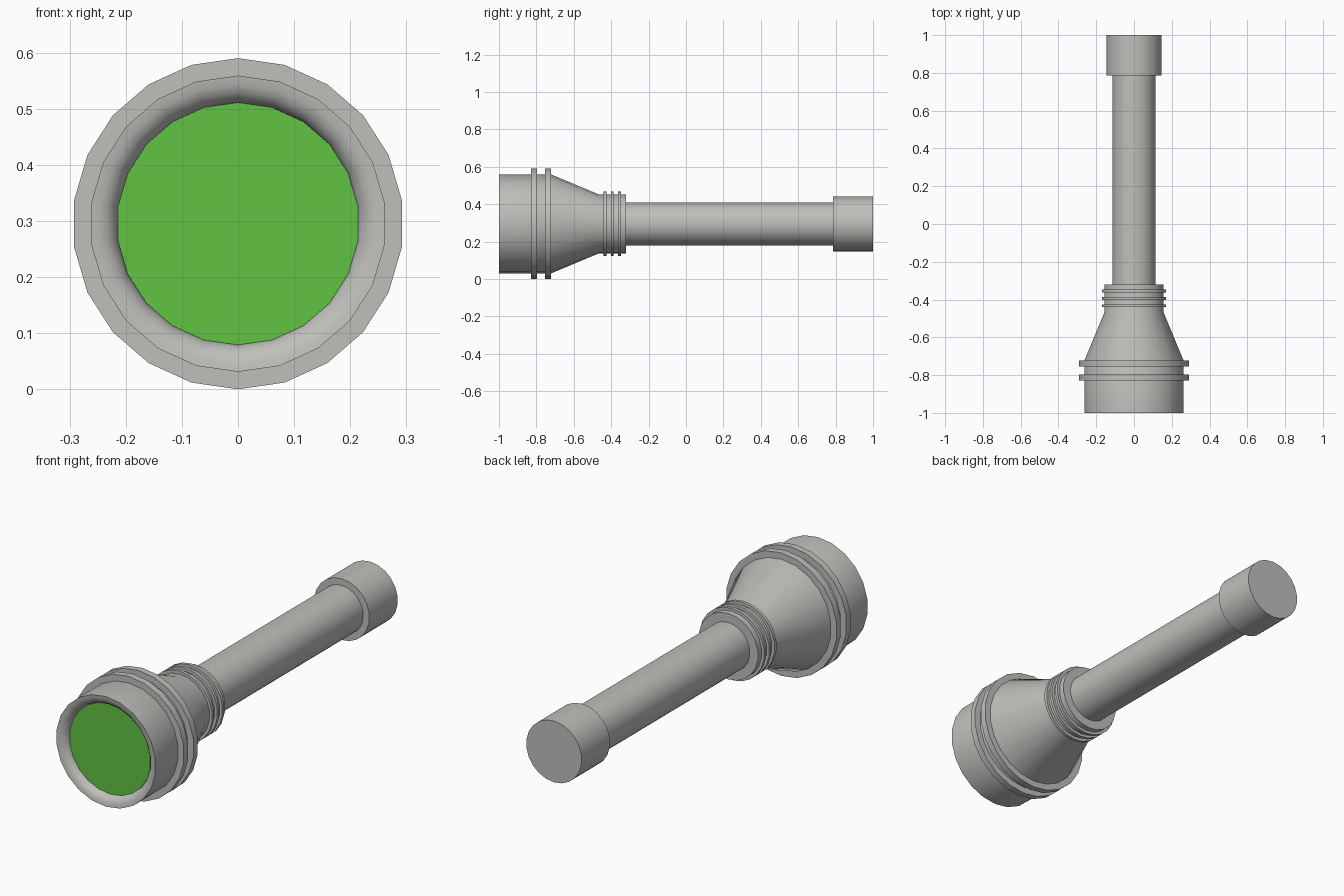
import bpy, bmesh, math
from mathutils import Matrix, Vector

SIDES = 22
AXIS_Z = 0.295

cube = bpy.data.objects.get("Cube")
if cube:
    bpy.data.objects.remove(cube, do_unlink=True)


def material(name, colour):
    mat = bpy.data.materials.new(name)
    mat.use_nodes = True
    mat.diffuse_color = (*colour, 1)
    mat.node_tree.nodes["Principled BSDF"].inputs["Base Color"].default_value = (*colour, 1)
    return mat


grey = material("casing grey", (0.52, 0.52, 0.50))
green = material("lens green", (0.12, 0.54, 0.055))


def lathe(name, profile, mat, sides=SIDES):
    """Revolve (radius, distance) pairs about the y axis; radius 0 closes an end."""
    bm = bmesh.new()
    rings = []
    for r, y in profile:
        if r == 0:
            rings.append([bm.verts.new((0, y, 0))] * sides)
        else:
            angles = [math.tau * i / sides for i in range(sides)]
            rings.append([bm.verts.new((r * math.sin(a), y, r * math.cos(a))) for a in angles])
    for a, b in zip(rings, rings[1:]):
        for i in range(sides):
            j = (i + 1) % sides
            corners = list(dict.fromkeys((a[i], a[j], b[j], b[i])))
            bm.faces.new(corners)
    bmesh.ops.recalc_face_normals(bm, faces=bm.faces)
    mesh = bpy.data.meshes.new(name)
    bm.to_mesh(mesh)
    bm.free()
    mesh.materials.append(mat)
    obj = bpy.data.objects.new(name, mesh)
    obj.location.z = AXIS_Z
    bpy.context.collection.objects.link(obj)
    bpy.ops.object.select_all(action="DESELECT")
    obj.select_set(True)
    bpy.context.view_layer.objects.active = obj
    bpy.ops.object.shade_smooth_by_angle(angle=math.radians(30))
    return obj


def drum(name, radius, start, end, mat=grey, sides=SIDES):
    return lathe(name, [(0, start), (radius, start), (radius, end), (0, end)], mat, sides)


# Flared head with a rounded lip around the recessed lens
lathe("head", [(0, -0.955), (0.216, -0.955), (0.216, -0.965), (0.222, -0.98),
               (0.234, -0.992), (0.248, -0.998), (0.264, -1),
               (0.264, -0.72), (0.158, -0.467), (0.158, -0.32), (0, -0.32)], grey)
drum("lens", 0.216, -0.968, -0.96, green)

# Raised bands on the head and grip ribs on the neck
for i, y in enumerate((-0.812, -0.738)):
    drum(f"head_band_{i + 1}", 0.295, y - 0.016, y + 0.016)
for i in range(3):
    y = -0.433 + 0.039 * i
    drum(f"neck_rib_{i + 1}", 0.172, y - 0.0075, y + 0.0075)

# Handle and tail cap
drum("handle", 0.115, -0.33, 0.80)
drum("tail_cap", 0.147, 0.785, 1)

# Switch button standing on top of the handle
button = drum("switch_button", 0.033, 0, 0.04)
button.rotation_euler.x = math.radians(90)
button.location = (0, -0.205, AXIS_Z + 0.10)
button.data.transform(Matrix.Rotation(math.pi, 4, "X"))
